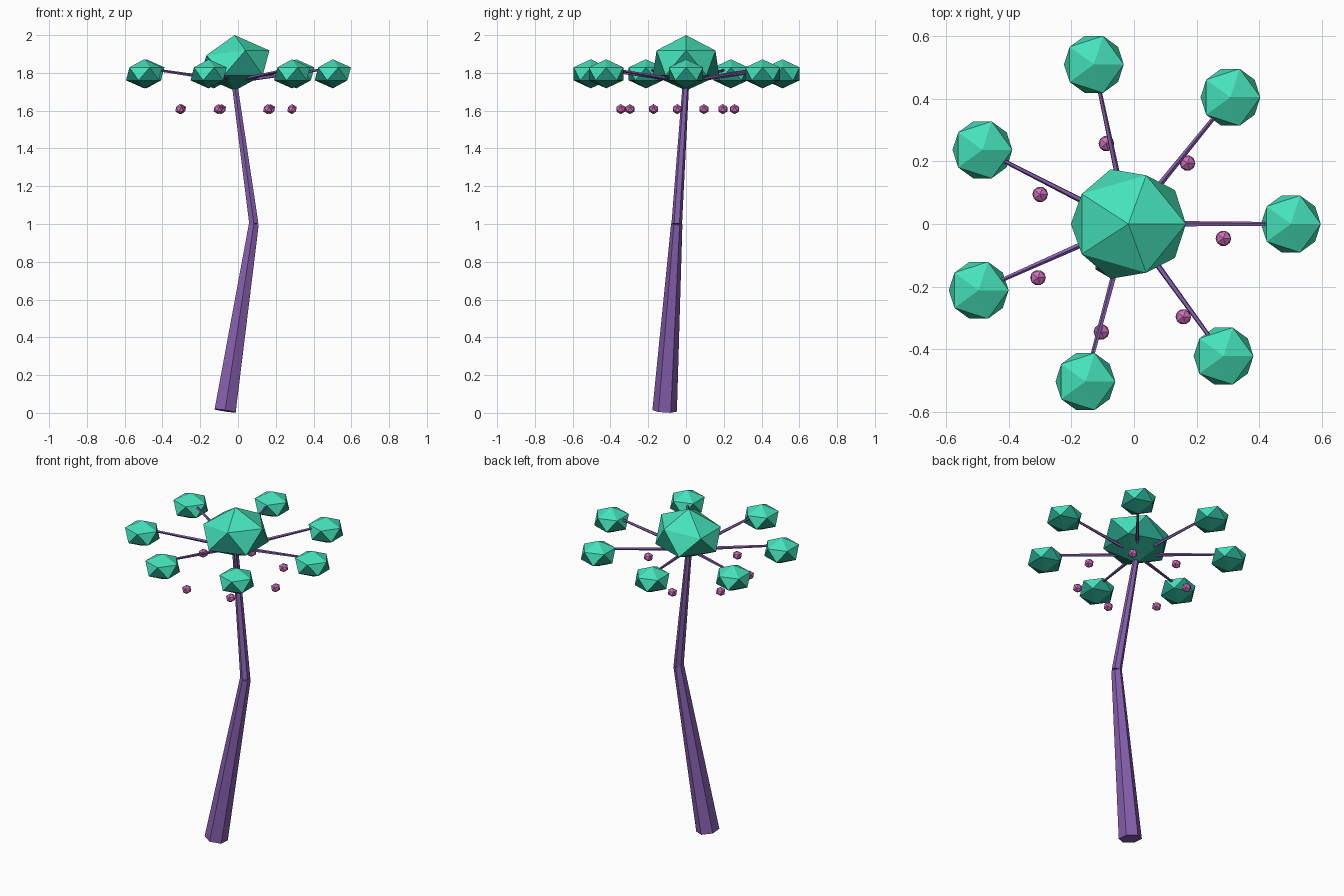
import bpy
import bmesh
import math
from mathutils import Vector, Matrix

cube = bpy.data.objects.get("Cube")
if cube:
    bpy.data.objects.remove(cube, do_unlink=True)


def make_material(name, color):
    mat = bpy.data.materials.new(name)
    mat.use_nodes = True
    mat.diffuse_color = color
    mat.node_tree.nodes["Principled BSDF"].inputs["Base Color"].default_value = color
    return mat


bark = make_material("purple bark", (0.235, 0.115, 0.42, 1))
leaf_top = make_material("bright teal leaf", (0.06, 0.76, 0.49, 1))
leaf_under = make_material("dark teal leaf", (0.02, 0.33, 0.23, 1))
berry = make_material("pink berry", (0.63, 0.16, 0.50, 1))


def add_object(name, bm, *mats):
    mesh = bpy.data.meshes.new(name)
    bm.to_mesh(mesh)
    bm.free()
    for mat in mats:
        mesh.materials.append(mat)
    obj = bpy.data.objects.new(name, mesh)
    bpy.context.collection.objects.link(obj)


def limb(name, start, end, r_start, r_end, sides):
    """Tapered flat-sided limb between two points."""
    start, end = Vector(start), Vector(end)
    axis = end - start
    turn = Vector((0, 0, 1)).rotation_difference(axis).to_matrix().to_4x4()
    bm = bmesh.new()
    bmesh.ops.create_cone(bm, cap_ends=True, segments=sides,
                          radius1=r_start, radius2=r_end, depth=axis.length,
                          matrix=Matrix.Translation((start + end) / 2) @ turn)
    add_object(name, bm, bark)


def gem(center, radius, height):
    """Twenty-sided ball, squashed to the given half height."""
    bm = bmesh.new()
    bmesh.ops.create_icosphere(bm, subdivisions=1, radius=1)
    bmesh.ops.scale(bm, vec=(radius, radius, height), verts=bm.verts)
    bmesh.ops.translate(bm, vec=center, verts=bm.verts)
    return bm


def shade_underside(bm):
    """Second colour on the faces that look downwards."""
    bm.normal_update()
    for face in bm.faces:
        face.material_index = int(face.normal.z < 0)


# Bent trunk
crown = Vector((-0.02, 0, 1.755))
bend = Vector((0.084, -0.049, 1.0))
limb("lower_trunk", (-0.068, -0.113, 0.011), bend, 0.065, 0.030, 6)
limb("upper_trunk", bend, crown, 0.028, 0.017, 6)

# Central foliage, slightly uneven around its upper ring
bm = gem((-0.018, 0, 1.853), 0.206, 0.147)
for v in bm.verts:
    if 1.88 < v.co.z < 1.95:
        v.co.y *= 0.89
        if v.co.x < 0:
            v.co.z -= 0.025
shade_underside(bm)
add_object("crown_foliage", bm, leaf_top, leaf_under)

# Ring of branches, leaf clusters and hanging berries
for i in range(7):
    angle = i * 0.89
    out = Vector((math.cos(angle), math.sin(angle), 0))
    tip = crown + out * 0.522
    limb(f"branch_{i + 1}", crown, tip + Vector((0, 0, 0.07)), 0.011, 0.006, 5)

    bm = gem((tip.x, tip.y, 1.795), 0.107, 0.077)
    shade_underside(bm)
    add_object(f"leaf_cluster_{i + 1}", bm, leaf_top, leaf_under)

    spot = crown + out * 0.31
    bm = gem((spot.x - 0.004, spot.y - 0.046, 1.608), 0.028, 0.027)
    add_object(f"berry_{i + 1}", bm, berry)
